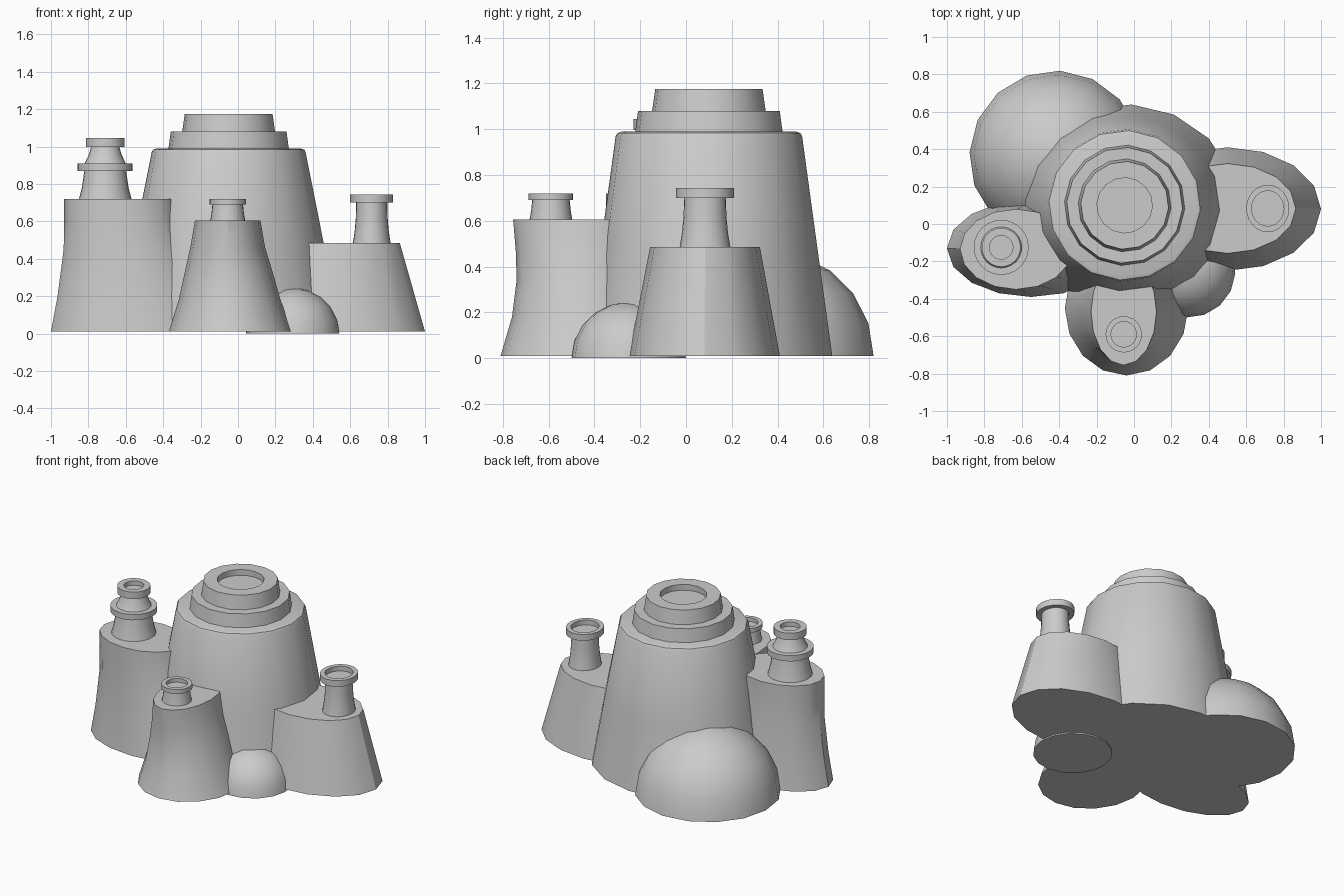
import bpy, bmesh
from math import pi, cos, sin, radians


def finish(name, bm):
    bmesh.ops.recalc_face_normals(bm, faces=bm.faces)
    mesh = bpy.data.meshes.new(name)
    bm.to_mesh(mesh)
    bm.free()
    ob = bpy.data.objects.new(name, mesh)
    bpy.context.collection.objects.link(ob)
    bpy.ops.object.select_all(action='DESELECT')
    ob.select_set(True)
    bpy.context.view_layer.objects.active = ob
    bpy.ops.object.shade_smooth_by_angle(angle=radians(32))
    return ob


def loft(name, rings, n=16, turn=0.0):
    """Capped skin through elliptical rings (cx, cy, rx, ry, z)."""
    bm = bmesh.new()
    loops = []
    for cx, cy, rx, ry, z in rings:
        loops.append([bm.verts.new((cx + rx * cos(turn + 2 * pi * i / n),
                                    cy + ry * sin(turn + 2 * pi * i / n), z))
                      for i in range(n)])
    for a, b in zip(loops, loops[1:]):
        for i in range(n):
            j = (i + 1) % n
            bm.faces.new((a[i], a[j], b[j], b[i]))
    bm.faces.new(loops[0])
    bm.faces.new(loops[-1])
    return finish(name, bm)


def lathe(name, cx, cy, profile, n=24, sy=1.0, turn=0.0):
    """Round part from (radius, z) points."""
    return loft(name, [(cx, cy, r, r * sy, z) for r, z in profile], n, turn)


def dome(name, cx, cy, r, z0, h, n=16, steps=5):
    rings = [(cx, cy, r * cos(pi / 2 * k / steps), r * cos(pi / 2 * k / steps),
              z0 + h * sin(pi / 2 * k / steps)) for k in range(steps)]
    rings.append((cx, cy, r * 0.02, r * 0.02, z0 + h))
    return loft(name, rings, n, radians(-3))


# Central mound with a softened top edge
cx, cy, turn = -0.05, 0.10, radians(-3.5)
loft("main_mound", [(cx, cy, 0.60, 0.54, 0.01),
                    (cx, cy, 0.51, 0.475, 0.48),
                    (cx, cy, 0.412, 0.408, 0.97),
                    (cx, cy, 0.405, 0.40, 0.983),
                    (cx, cy, 0.385, 0.38, 0.99)], 16, turn)

# Stepped crown with a recessed mouth
lathe("crown_lower_tier", cx, cy, [(0.325, 0.97), (0.31, 1.08)], 16, 1, turn)
lathe("crown_upper_tier", cx, cy,
      [(0.25, 1.07), (0.235, 1.175), (0.148, 1.175), (0.148, 1.135)], 16, 1, turn)

# Left mound, flared at the foot
loft("left_mound", [(-0.55, -0.13, 0.45, 0.26, 0.01),
                    (-0.575, -0.13, 0.39, 0.24, 0.20),
                    (-0.605, -0.132, 0.327, 0.222, 0.45),
                    (-0.625, -0.135, 0.305, 0.215, 0.60),
                    (-0.63, -0.135, 0.30, 0.215, 0.72)])

# Front mound, flared at the foot
loft("front_mound", [(-0.04, -0.45, 0.33, 0.36, 0.01),
                     (-0.045, -0.45, 0.272, 0.31, 0.18),
                     (-0.05, -0.455, 0.232, 0.285, 0.34),
                     (-0.055, -0.46, 0.20, 0.283, 0.46),
                     (-0.055, -0.47, 0.175, 0.285, 0.605)])

# Right mound, straight sided
loft("right_mound", [(0.50, 0.08, 0.50, 0.33, 0.01),
                     (0.50, 0.083, 0.365, 0.24, 0.485)])

# Chimneys: tapered necks with collars and hollow rims
lathe("left_chimney", -0.71, -0.125,
      [(0.143, 0.71), (0.125, 0.78), (0.112, 0.87), (0.147, 0.87), (0.147, 0.91),
       (0.11, 0.91), (0.088, 0.955), (0.076, 0.997), (0.104, 0.997),
       (0.104, 1.045), (0.063, 1.045), (0.063, 1.015)])
lathe("front_chimney", -0.055, -0.59,
      [(0.095, 0.595), (0.087, 0.64), (0.082, 0.69), (0.097, 0.69),
       (0.097, 0.72), (0.068, 0.72), (0.068, 0.695)])
lathe("right_chimney", 0.715, 0.083,
      [(0.102, 0.475), (0.091, 0.55), (0.085, 0.62), (0.083, 0.70), (0.115, 0.70),
       (0.115, 0.743), (0.086, 0.743), (0.086, 0.71)], sy=1.1)

# Boulders: large at the back left, small at the front right
dome("back_boulder", -0.42, 0.36, 0.46, 0.01, 0.46)
dome("small_boulder", 0.292, -0.25, 0.25, 0.0, 0.245)
